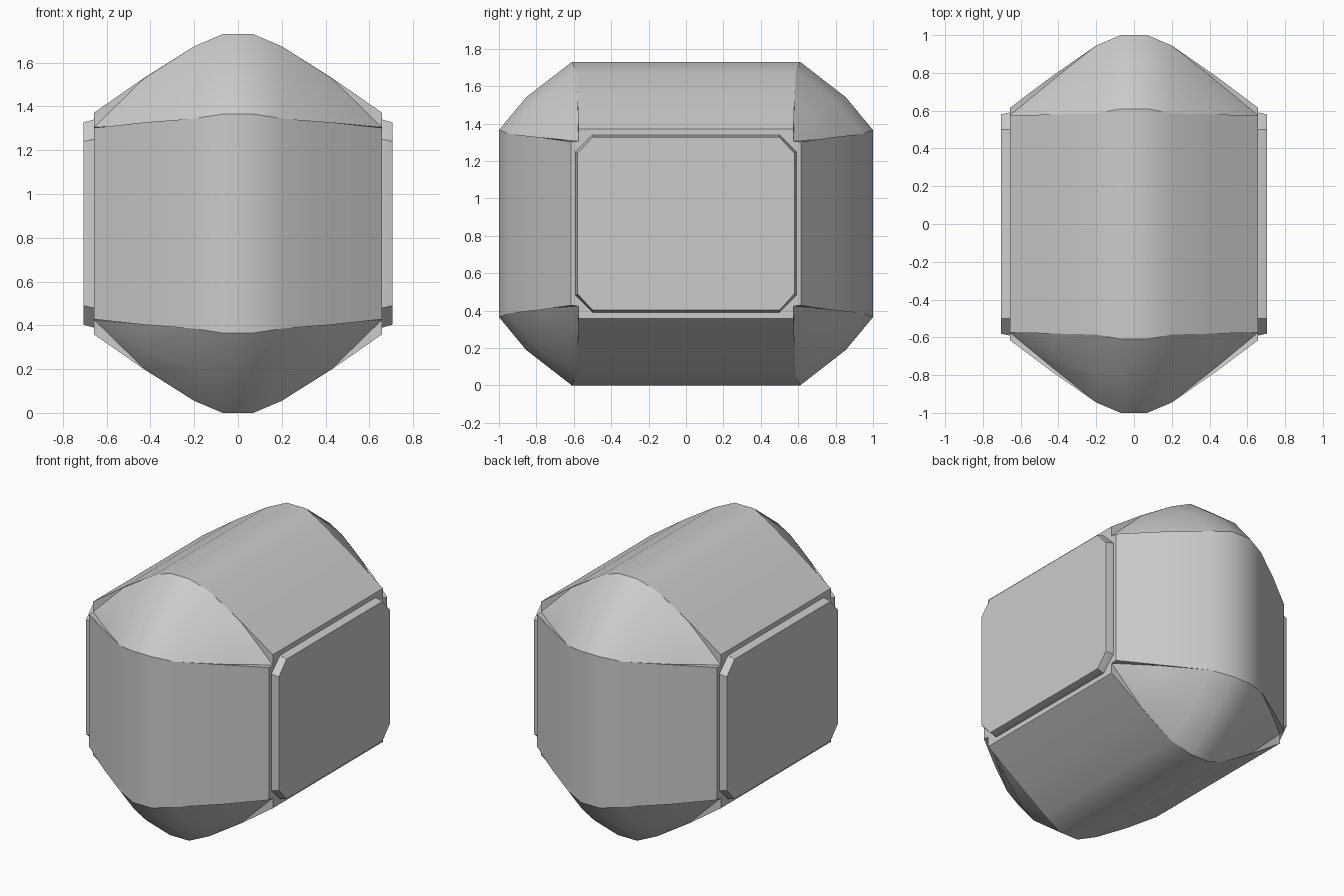
import bpy, bmesh, math

if "Cube" in bpy.data.objects:
    bpy.data.objects.remove(bpy.data.objects["Cube"])

CZ = 0.865  # mid height


def finish(name, bm, angle):
    bmesh.ops.remove_doubles(bm, verts=bm.verts, dist=0.0005)
    bmesh.ops.recalc_face_normals(bm, faces=bm.faces)
    me = bpy.data.meshes.new(name)
    bm.to_mesh(me)
    bm.free()
    ob = bpy.data.objects.new(name, me)
    bpy.context.collection.objects.link(ob)
    bpy.ops.object.select_all(action='DESELECT')
    ob.select_set(True)
    bpy.context.view_layer.objects.active = ob
    bpy.ops.object.shade_smooth_by_angle(angle=math.radians(angle))
    return ob


def full_ring(quarter):
    """Mirror a top-to-front quarter outline (y, z) into a closed loop."""
    half = quarter + [(y, -z) for y, z in reversed(quarter)]
    return half + [(-y, z) for y, z in reversed(half)]


def loft(name, sections, angle):
    bm = bmesh.new()
    rings = [[bm.verts.new((x, y, z + CZ)) for y, z in full_ring(q)]
             for x, q in sections]
    for a, b in zip(rings, rings[1:]):
        for i in range(len(a)):
            j = (i + 1) % len(a)
            bm.faces.new((a[i], a[j], b[j], b[i]))
    bm.faces.new(rings[0])
    bm.faces.new(rings[-1])
    return finish(name, bm, angle)


# Shell: top panel edge, patch edge, patch middle, patch edge, front panel edge.
# The patch edges sink below the panels towards the sides, leaving slits.
sections = [
    (0.07, [(.61, .865), (.61, .865), (.855, .675), (1.0, .50), (1.0, .50)]),
    (0.20, [(.585, .81), (.585, .81), (.80, .655), (.945, .48), (.945, .48)]),
    (0.43, [(.58, .665), (.58, .662), (.69, .575), (.762, .455), (.785, .462)]),
    (0.657, [(.575, .507), (.575, .44), (.575, .44), (.575, .44), (.615, .437)]),
]
loft("shell", [(-x, q) for x, q in reversed(sections)] + sections, 30)

# Raised side plates with clipped corners
for side, label in ((1, "right"), (-1, "left")):
    loft(label + "_side_plate", [
        (side * 0.63, [(.50, .475), (.59, .385)]),
        (side * 0.66, [(.50, .475), (.59, .385)]),
        (side * 0.705, [(.50, .462), (.58, .375)]),
    ], 30)
